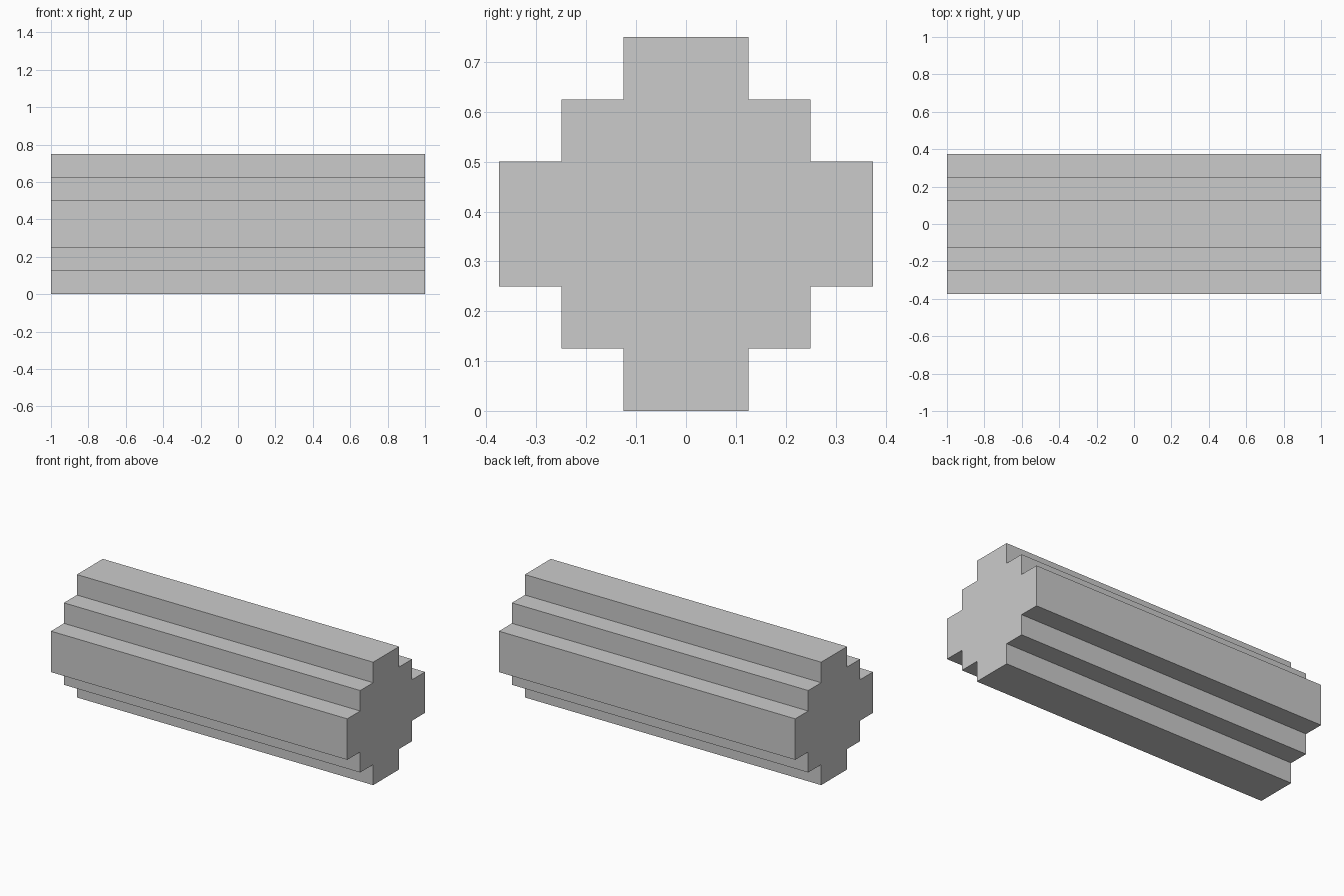
import bpy, bmesh

if "Cube" in bpy.data.objects:
    bpy.data.objects.remove(bpy.data.objects["Cube"])

LENGTH = 2.0
STEP = 0.125
CENTRE_Z = 0.375

# Stepped corner of the cross-section (y, z) in step units, mirrored to all four quadrants
corner = [(3, 1), (2, 1), (2, 2), (1, 2), (1, 3)]
upper = corner + [(-y, z) for y, z in reversed(corner)]
profile = upper + [(-y, -z) for y, z in upper]

# Log: cross-section extruded along x
bm = bmesh.new()
ring = [bm.verts.new((-LENGTH / 2, y * STEP, CENTRE_Z + z * STEP)) for y, z in profile]
end = bm.faces.new(ring)
result = bmesh.ops.extrude_face_region(bm, geom=[end], use_keep_orig=True)
moved = [g for g in result["geom"] if isinstance(g, bmesh.types.BMVert)]
bmesh.ops.translate(bm, verts=moved, vec=(LENGTH, 0, 0))
bmesh.ops.recalc_face_normals(bm, faces=bm.faces)

mesh = bpy.data.meshes.new("stepped_log")
bm.to_mesh(mesh)
bm.free()
log = bpy.data.objects.new("stepped_log", mesh)
bpy.context.collection.objects.link(log)
